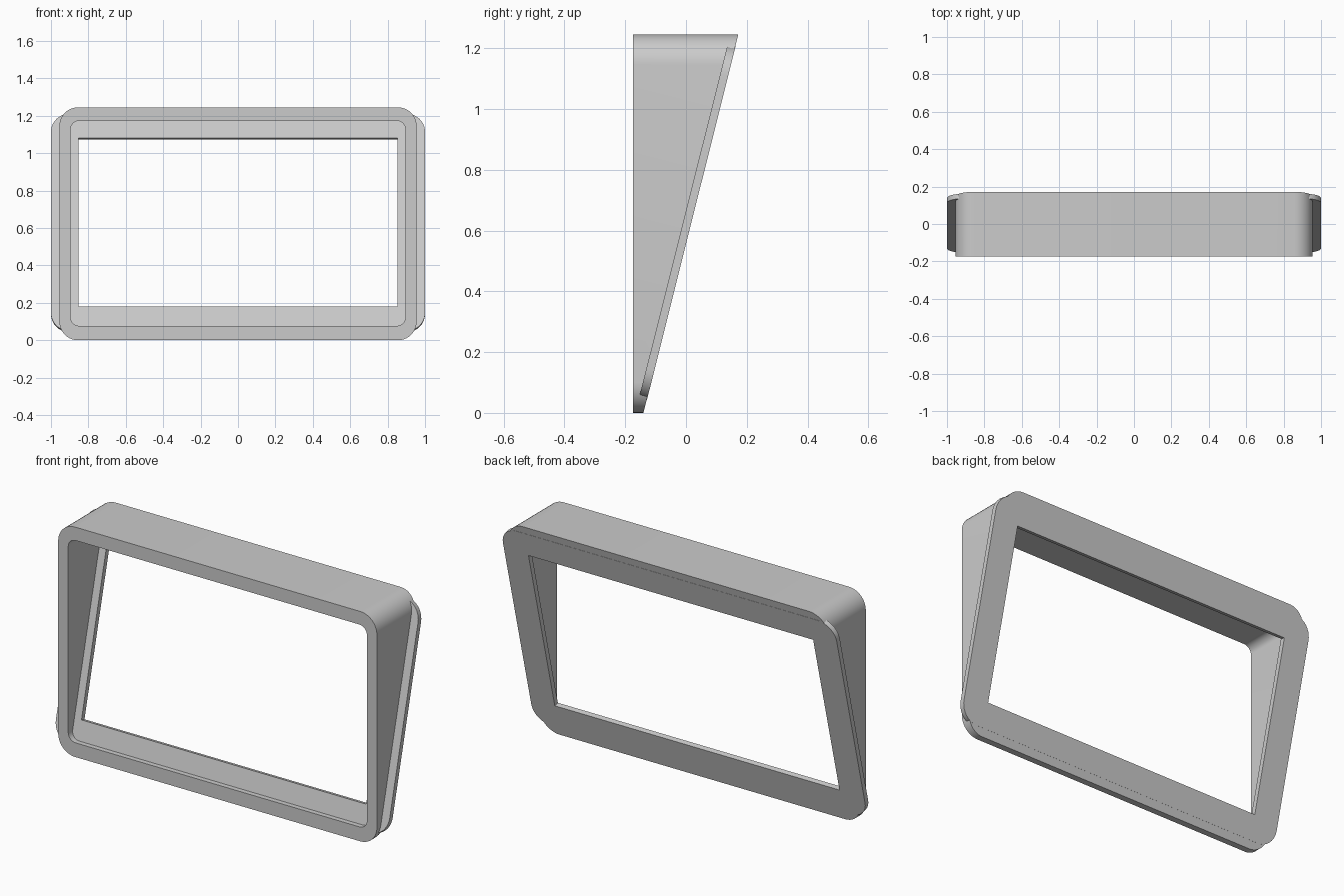
import bpy, bmesh
from math import cos, sin, pi, atan2, radians

if "Cube" in bpy.data.objects:
    bpy.data.objects.remove(bpy.data.objects["Cube"], do_unlink=True)

grey = bpy.data.materials.new("plain grey")
grey.use_nodes = True
COLOUR = (0.6, 0.6, 0.6, 1)
grey.diffuse_color = COLOUR
grey.node_tree.nodes["Principled BSDF"].inputs["Base Color"].default_value = COLOUR

FRONT, FOOT, TOP = -0.175, -0.14, 1.245
SLOPE = (0.172 - FOOT) / TOP
TILT = atan2(SLOPE, 1)
SEGMENTS = 10


def rounded_rect(half_width, low, high, radius):
    """Outline points (x, height), anticlockwise from the right side."""
    points = []
    corners = [(1, high - radius), (-1, high - radius), (-1, low + radius), (1, low + radius)]
    for i, (side, h) in enumerate(corners):
        for k in range(SEGMENTS + 1):
            a = (i + k / SEGMENTS) * pi / 2
            points.append((side * (half_width - radius) + radius * cos(a), h + radius * sin(a)))
    return points


def ring_object(name, outer, inner, front, back):
    """Solid ring between two outlines; front and back place outline points."""
    bm = bmesh.new()
    loops = [[bm.verts.new(place(*p)) for p in outline]
             for outline, place in ((outer, front), (outer, back), (inner, back), (inner, front))]
    count = len(outer)
    for a, b in zip(loops, loops[1:] + loops[:1]):
        for i in range(count):
            j = (i + 1) % count
            bm.faces.new((a[i], a[j], b[j], b[i]))
    bmesh.ops.remove_doubles(bm, verts=bm.verts, dist=0.0001)
    bmesh.ops.recalc_face_normals(bm, faces=bm.faces)
    mesh = bpy.data.meshes.new(name)
    bm.to_mesh(mesh)
    bm.free()
    mesh.materials.append(grey)
    obj = bpy.data.objects.new(name, mesh)
    bpy.context.collection.objects.link(obj)
    bpy.ops.object.select_all(action="DESELECT")
    obj.select_set(True)
    bpy.context.view_layer.objects.active = obj
    bpy.ops.object.shade_smooth_by_angle(angle=radians(30))


# Wedge-shaped surround: upright front, sloping back
ring_object("wedge_surround",
            rounded_rect(0.955, 0, TOP, 0.1),
            rounded_rect(0.895, 0.077, 1.173, 0.045),
            lambda x, z: (x, FRONT, z),
            lambda x, z: (x, FOOT + SLOPE * z, z))


# Tilted plate lying in the sloping back, its opening square-cornered
def on_slope(depth):
    return lambda x, s: (x, FOOT + s * sin(TILT) - depth * cos(TILT),
                         s * cos(TILT) + depth * sin(TILT))


THICK = 0.026
along = 1 / cos(TILT)
ring_object("back_plate",
            rounded_rect(1.0, 0.043 * along, 1.205 * along, 0.1),
            rounded_rect(0.853, 0.174 * along, 1.074 * along, 0),
            on_slope(THICK), on_slope(-0.0008))
